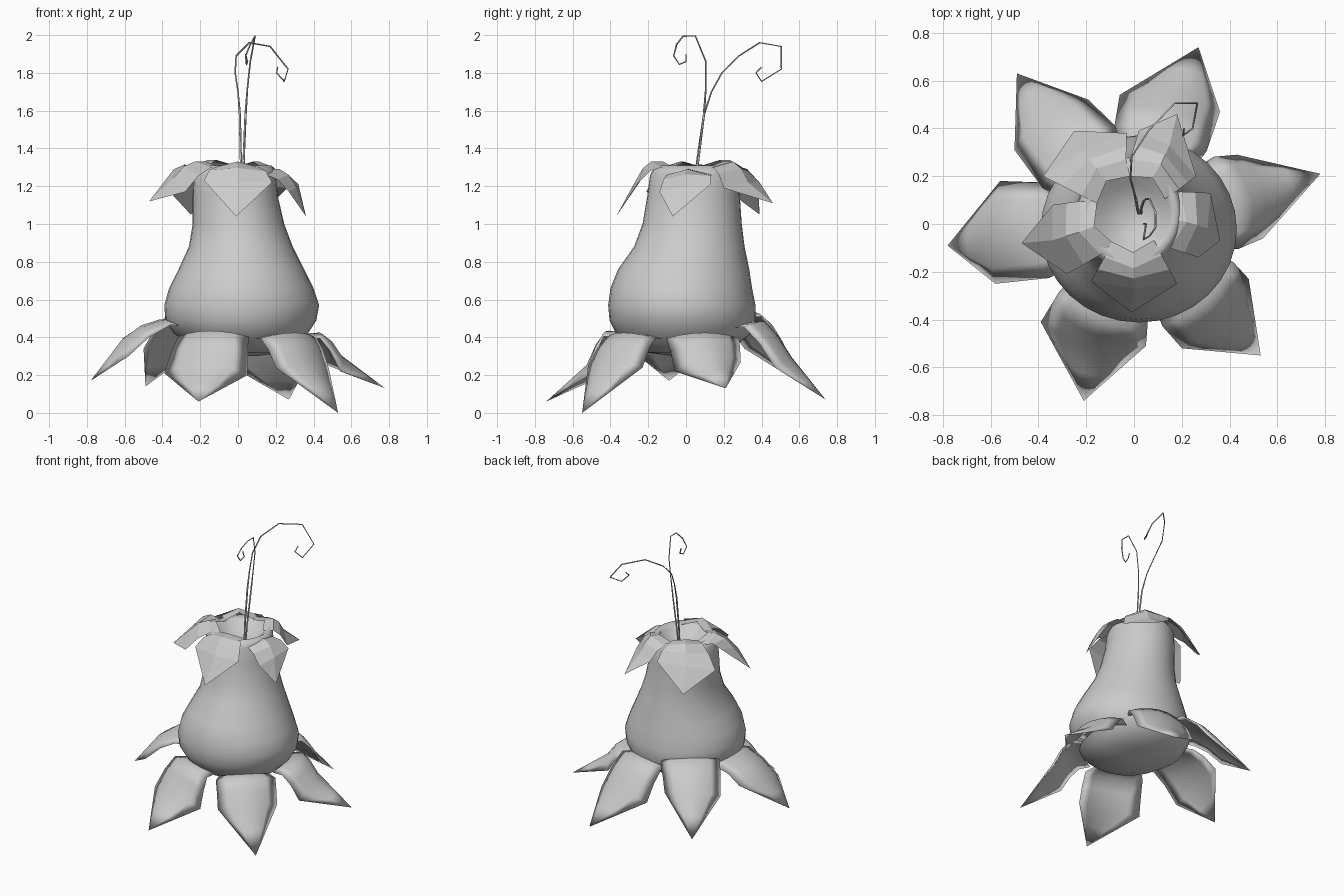
import bpy, bmesh, math
from mathutils import Vector


def add_mesh(name, bm, smooth):
    bmesh.ops.remove_doubles(bm, verts=bm.verts, dist=0.0005)
    bmesh.ops.recalc_face_normals(bm, faces=bm.faces)
    mesh = bpy.data.meshes.new(name)
    bm.to_mesh(mesh)
    bm.free()
    for p in mesh.polygons:
        p.use_smooth = smooth
    ob = bpy.data.objects.new(name, mesh)
    bpy.context.collection.objects.link(ob)
    return ob


def skin_rows(bm, rows, closed=False):
    vs = [[bm.verts.new(p) for p in row] for row in rows]
    n = len(rows[0])
    for a, b in zip(vs, vs[1:]):
        for i in range(n if closed else n - 1):
            j = (i + 1) % n
            bm.faces.new((a[i], a[j], b[j], b[i]))
    return vs


# Pear-shaped body with a dished mouth: z, xmin, xmax, ymin, ymax
profile = [
    (0.30, 0.03, 0.09, -0.06, 0.00), (0.32, -0.14, 0.24, -0.21, 0.16),
    (0.36, -0.25, 0.31, -0.30, 0.27), (0.42, -0.34, 0.37, -0.37, 0.345),
    (0.49, -0.385, 0.415, -0.405, 0.37), (0.57, -0.39, 0.43, -0.412, 0.368),
    (0.66, -0.365, 0.40, -0.40, 0.35), (0.76, -0.315, 0.35, -0.36, 0.335),
    (0.88, -0.26, 0.29, -0.275, 0.31), (1.00, -0.24, 0.245, -0.23, 0.295),
    (1.15, -0.24, 0.21, -0.205, 0.285), (1.26, -0.235, 0.20, -0.19, 0.28),
    (1.31, -0.20, 0.18, -0.16, 0.25), (1.29, -0.17, 0.15, -0.12, 0.21),
    (1.24, -0.12, 0.11, -0.08, 0.16), (1.21, -0.03, 0.04, 0.00, 0.07),
]
SEG = 32
rows = []
for z, x0, x1, y0, y1 in profile:
    rows.append([Vector(((x0 + x1) / 2 + (x1 - x0) / 2 * math.cos(a),
                         (y0 + y1) / 2 + (y1 - y0) / 2 * math.sin(a), z))
                 for a in (2 * math.pi * i / SEG for i in range(SEG))])
bm = bmesh.new()
rings = skin_rows(bm, rows, closed=True)
bm.faces.new(rings[0])
bm.faces.new(rings[-1])
add_mesh("pear_body", bm, True)


def petal(name, centre, tip, left, right, inner, outer, lift, thick, cols, smooth):
    """Arched lens-shaped petal; inner and outer are (radius, half width, z) of root rows."""
    c, tip, left, right = map(Vector, (centre, tip, left, right))
    mid = (left + right) / 2
    out = Vector((mid.x - c.x, mid.y - c.y, 0)).normalized()
    side = Vector((-out.y, out.x, 0))
    if side.dot(right - left) < 0:
        side = -side
    us = [2 * i / (cols - 1) - 1 for i in range(cols)]
    rows = []
    for r, w, z in (inner, outer):
        rows.append([Vector((c.x, c.y, z)) + out * (r - 0.05 * u * u) + side * w * u
                     - Vector((0, 0, 0.03 * u * u)) for u in us])
    ridge = mid.lerp(tip, 0.2) + Vector((0, 0, lift))
    shoulder = [left.lerp(right, (u + 1) / 2) + (ridge - mid) * (1 - u * u) for u in us]
    rows.append([a.lerp(b, 0.5) + Vector((0, 0, 0.02)) for a, b in zip(rows[1], shoulder)])
    rows.append(shoulder)
    rows.append([p.lerp(tip, 0.5) for p in shoulder])
    rows.append([tip] * cols)
    # underside shares the rim with the top side
    drop = (Vector((0, 0, -1)) - out * 0.5) * thick
    under = [[p + drop * (1 - u * u) * f for p, u in zip(row, us)]
             for row, f in zip(rows, (0.3, 0.7, 1, 1, 0.5, 0))]
    bm = bmesh.new()
    skin_rows(bm, rows)
    skin_rows(bm, under)
    bmesh.ops.remove_doubles(bm, verts=bm.verts, dist=0.0005)
    bmesh.ops.dissolve_degenerate(bm, dist=0.0005, edges=bm.edges)
    return add_mesh(name, bm, smooth)


# Six large drooping petals: tip, two shoulders, root height
lower = [
    ((0.78, 0.21, 0.13), (0.54, -0.06, 0.22), (0.43, 0.29, 0.27), 0.42),
    ((0.27, 0.74, 0.07), (0.36, 0.47, 0.24), (-0.06, 0.54, 0.26), 0.48),
    ((-0.49, 0.63, 0.14), (-0.19, 0.52, 0.36), (-0.50, 0.31, 0.34), 0.535),
    ((-0.78, -0.09, 0.17), (-0.56, 0.18, 0.38), (-0.58, -0.25, 0.30), 0.49),
    ((-0.21, -0.74, 0.06), (-0.39, -0.41, 0.21), (0.05, -0.51, 0.20), 0.43),
    ((0.53, -0.55, 0.0), (0.20, -0.52, 0.24), (0.48, -0.23, 0.24), 0.42),
]
for i, (tip, a, b, z) in enumerate(lower):
    petal(f"lower_petal_{i + 1}", (0.015, -0.01, 0), tip, a, b,
          (0.35, 0.17, z), (0.43, 0.20, z + 0.005), 0.085, 0.035, 7, True)

# Five small faceted petals around the mouth
upper = [
    ((-0.01, -0.37, 1.04), (-0.18, -0.24, 1.23), (0.18, -0.25, 1.22), 1.33),
    ((0.36, -0.07, 1.04), (0.27, -0.14, 1.17), (0.32, 0.13, 1.21), 1.29),
    ((0.18, 0.46, 1.11), (0.26, 0.20, 1.19), (0.02, 0.39, 1.22), 1.33),
    ((-0.25, 0.39, 1.05), (-0.03, 0.38, 1.23), (-0.38, 0.20, 1.19), 1.34),
    ((-0.47, -0.08, 1.12), (-0.34, 0.08, 1.29), (-0.28, -0.21, 1.17), 1.33),
]
for i, (tip, a, b, z) in enumerate(upper):
    petal(f"upper_petal_{i + 1}", (-0.01, 0.05, 0), tip, a, b,
          (0.17, 0.09, z), (0.235, 0.12, z), 0.035, 0.015, 3, False)


# Two thin curling tendrils
def tendril(name, points, radius=0.006):
    cu = bpy.data.curves.new(name, 'CURVE')
    cu.dimensions = '3D'
    cu.bevel_depth = radius
    cu.bevel_resolution = 0
    cu.use_fill_caps = True
    sp = cu.splines.new('POLY')
    sp.points.add(len(points) - 1)
    for p, co in zip(sp.points, points):
        p.co = (*co, 1)
        p.radius = 1.0 if co[2] < 1.7 else 0.7
    ob = bpy.data.objects.new(name, cu)
    bpy.context.collection.objects.link(ob)


tendril("long_tendril", [
    (0.02, 0.045, 1.21), (0.015, 0.06, 1.34), (0.01, 0.095, 1.58), (0.0, 0.135, 1.70),
    (-0.015, 0.19, 1.80), (-0.01, 0.28, 1.89), (0.06, 0.39, 1.96), (0.17, 0.505, 1.94),
    (0.265, 0.505, 1.82), (0.245, 0.40, 1.755), (0.205, 0.37, 1.80), (0.21, 0.40, 1.83)])
tendril("short_tendril", [
    (0.03, 0.045, 1.21), (0.03, 0.065, 1.34), (0.04, 0.095, 1.58), (0.05, 0.105, 1.72),
    (0.065, 0.105, 1.86), (0.09, 0.05, 1.995), (0.09, -0.015, 1.995),
    (0.065, -0.05, 1.95), (0.04, -0.065, 1.89), (0.045, -0.035, 1.845),
    (0.05, 0.0, 1.86), (0.04, 0.0, 1.90)])
